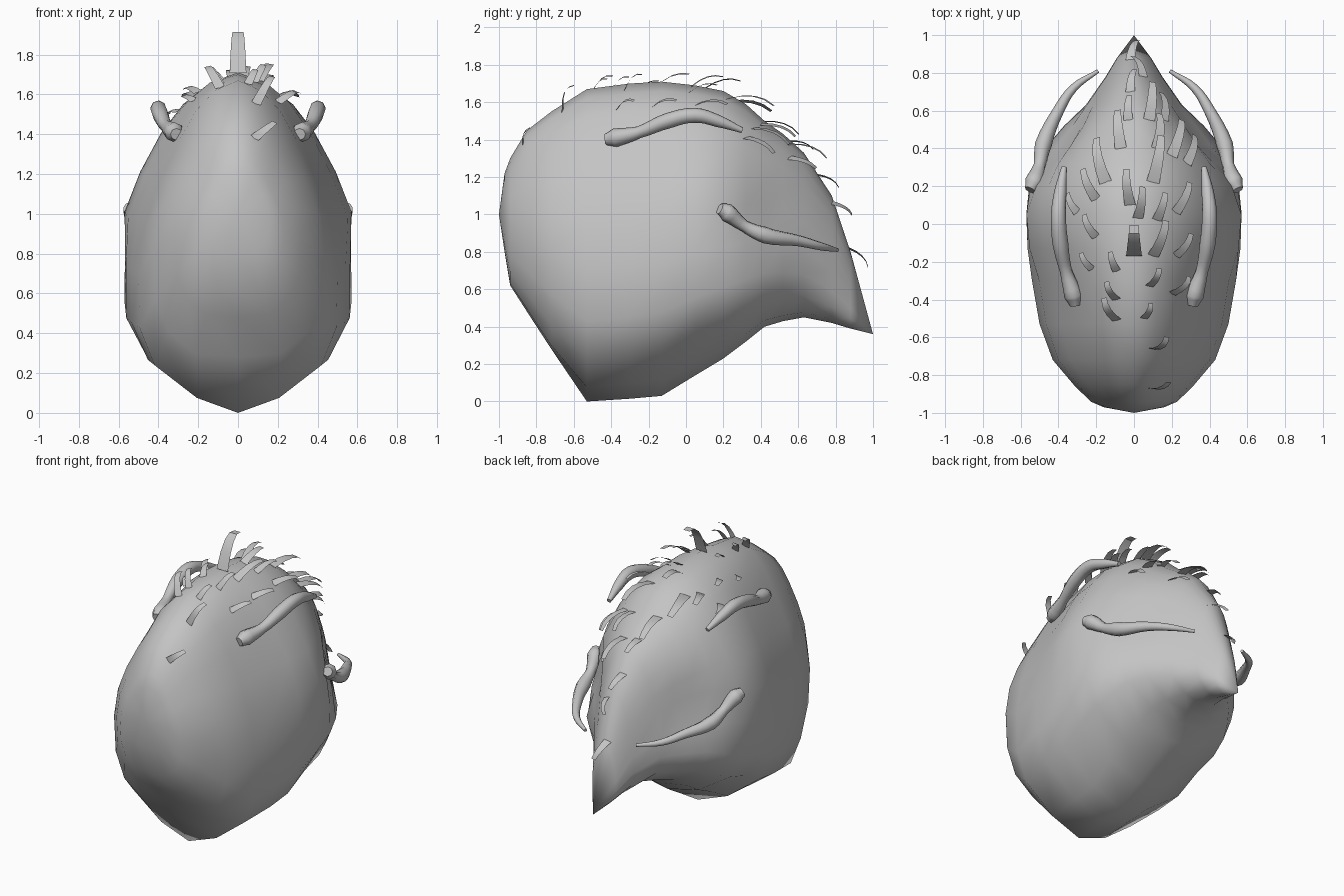
import bpy, bmesh
from math import sin, cos
from mathutils import Vector
from mathutils.bvhtree import BVHTree

cube = bpy.data.objects.get("Cube")
if cube:
    bpy.data.objects.remove(cube, do_unlink=True)

# One plain grey for every part
grey = bpy.data.materials.new("plain_grey")
grey.use_nodes = True
colour = (0.55, 0.55, 0.55, 1.0)
grey.diffuse_color = colour
grey.node_tree.nodes["Principled BSDF"].inputs["Base Color"].default_value = colour


def activate(obj):
    bpy.ops.object.select_all(action="DESELECT")
    obj.select_set(True)
    bpy.context.view_layer.objects.active = obj


def smooth(obj, angle):
    activate(obj)
    bpy.ops.object.shade_smooth_by_angle(angle=angle)


def object_from_bmesh(name, bm):
    mesh = bpy.data.meshes.new(name)
    bm.to_mesh(mesh)
    obj = bpy.data.objects.new(name, mesh)
    bpy.context.collection.objects.link(obj)
    mesh.materials.append(grey)
    return obj


# Head: keeled cross-sections lofted from the round end to the beak
# half outlines: share of half width, share of height
upper_part = [(.93, .57), (.78, .7), (.59, .82), (.42, .91), (.23, .97), (0, 1)]
round_end = [(0, 0), (.5, .015), (.82, .1), (.97, .23), (1, .42)] + upper_part
shoulder = [(0, 0), (.4, .05), (.84, .15), (.99, .26), (1, .42)] + upper_part
middle = [(0, 0), (.38, .05), (.8, .165), (.98, .27), (.98, .42), (1, .56),
          (.86, .69), (.67, .82), (.48, .91), (.26, .97), (0, 1)]
beak_end = [(0, 0), (.45, .03), (.88, .13), (1, .26), (.98, .42), (.87, .58),
            (.77, .7), (.61, .82), (.45, .91), (.25, .97), (0, 1)]
shapes = [(-1, round_end), (-.72, round_end), (-.5, shoulder), (-.3, shoulder),
          (0, middle), (.35, beak_end), (1, beak_end)]
# stations: depth, bottom, top, half width
stations = [(-1, 1, 1, 0), (-.97, .8, 1.22, .16), (-.94, .62, 1.3, .23),
            (-.85, .48, 1.45, .32), (-.72, .28, 1.55, .43), (-.53, 0, 1.67, .5),
            (-.3, .015, 1.7, .54), (-.13, .03, 1.71, .57), (.05, .14, 1.69, .58),
            (.2, .23, 1.66, .56), (.32, .32, 1.59, .515), (.42, .4, 1.5, .455),
            (.52, .43, 1.43, .37), (.63, .45, 1.33, .255), (.78, .42, 1.1, .15),
            (.88, .39, .8, .09), (1, .36, .36, 0)]
socket = Vector((.4, .45, .97))


def section(y):
    for (y0, a), (y1, b) in zip(shapes, shapes[1:]):
        if y0 <= y <= y1:
            blend = (y - y0) / (y1 - y0)
            half = [Vector(p).lerp(Vector(q), blend) for p, q in zip(a, b)]
            return half + [Vector((-p.x, p.y)) for p in reversed(half[1:-1])]


def head_point(x, y, z):
    # the eye sockets are pressed gently inward
    gap = (Vector((abs(x), y, z)) - socket).length
    press = max(0, 1 - gap / .27) * .08
    return (x - press if x > 0 else x + press if x < 0 else 0, y, z)


bm = bmesh.new()
rings = []
for y, low, high, wide in stations:
    rings.append([bm.verts.new(head_point(p.x * wide, y, low + p.y * (high - low)))
                  for p in section(y)])
count = len(rings[0])
for a, b in zip(rings, rings[1:]):
    for i in range(count):
        j = (i + 1) % count
        bm.faces.new((a[i], a[j], b[j], b[i]))
bmesh.ops.remove_doubles(bm, verts=bm.verts, dist=0.0005)
bmesh.ops.recalc_face_normals(bm, faces=bm.faces)
head = object_from_bmesh("head", bm)
smooth(head, 1.1)
surface = BVHTree.FromBMesh(bm)
bm.free()


# Eyelid ridges: tapering knobbed tubes on both sides
def ridge(name, path, side):
    data = bpy.data.curves.new(name, "CURVE")
    data.dimensions = "3D"
    data.bevel_depth = 1
    data.bevel_resolution = 2
    data.resolution_u = 4
    data.use_fill_caps = True
    spline = data.splines.new("BEZIER")
    spline.bezier_points.add(len(path) - 1)
    for point, (x, y, z, r) in zip(spline.bezier_points, path):
        point.co = (side * x, y, z)
        point.radius = r
        point.handle_left_type = point.handle_right_type = "AUTO"
    obj = bpy.data.objects.new(name, data)
    bpy.context.collection.objects.link(obj)
    data.materials.append(grey)
    activate(obj)
    bpy.ops.object.convert(target="MESH")
    smooth(bpy.context.object, 0.9)


upper = [(.31, -.43, 1.4, .03), (.32, -.38, 1.41, .05), (.36, -.25, 1.44, .032),
         (.39, -.1, 1.5, .042), (.4, .05, 1.53, .04), (.39, .17, 1.5, .033),
         (.37, .3, 1.45, .015)]
lower = [(.55, .18, 1.03, .03), (.53, .22, 1.01, .05), (.5, .31, .94, .032),
         (.48, .42, .89, .045), (.4, .6, .86, .03), (.32, .72, .83, .022),
         (.19, .81, .81, .01)]
for side, label in ((1, "left"), (-1, "right")):
    ridge("upper_eyelid_" + label, upper, side)
    ridge("lower_eyelid_" + label, lower, side)


# Crest: flat curved strips rooted on the head and swept back
def feather(bm, x, y, length, lift, width):
    root, normal, _, _ = surface.ray_cast(Vector((x, y, 3)), Vector((0, 0, -1)))
    if root is None:
        return
    if x == 0:
        normal.x = 0
    yaw = x * 2
    flat = Vector((cos(yaw), -sin(yaw), 0))
    back = Vector((sin(yaw), cos(yaw), 0))
    back = (back - normal * back.dot(normal)).normalized()
    across = (flat + back.cross(normal).normalized()).normalized()
    previous = None
    steps = 4
    for i in range(steps + 1):
        t = i / steps
        spine = root + length * (back * t * .9 + normal * lift * (t * 1.5 - t * t * .9))
        half = across * width * (1 - t * .45)
        pair = [bm.verts.new(spine - half), bm.verts.new(spine + half)]
        if previous:
            bm.faces.new((previous[0], previous[1], pair[1], pair[0]))
        previous = pair


# root across, root depth, length
roots = [(.08, -.87, .14), (.09, -.66, .15), (.05, -.5, .1), (-.09, -.51, .15),
         (-.09, -.4, .12), (-.09, -.25, .12), (.08, -.33, .12), (.2, -.37, .12),
         (-.22, -.24, .11), (.1, -.17, .22), (.22, -.17, .15), (-.2, -.07, .14),
         (.12, .02, .16), (.02, .03, .18), (.22, .06, .18), (-.3, .06, .12),
         (-.2, .13, .18), (-.02, .1, .2), (.1, .22, .26), (-.15, .22, .25),
         (.2, .36, .22), (-.07, .4, .22), (.28, .32, .18), (.12, .4, .2),
         (.08, .55, .22), (-.03, .55, .14), (.16, .55, .16), (-.02, .7, .14),
         (.05, .78, .14), (-.02, .87, .15)]
bm = bmesh.new()
for x, y, length in roots:
    lift = 1.2 if -.7 < y < -.3 else .65
    feather(bm, x, y, length, lift, width=.014 + length * .08)
feather(bm, 0, -.17, .2, lift=1.7, width=.042)
crest = object_from_bmesh("crest_feathers", bm)
bm.free()
smooth(crest, 0.6)
